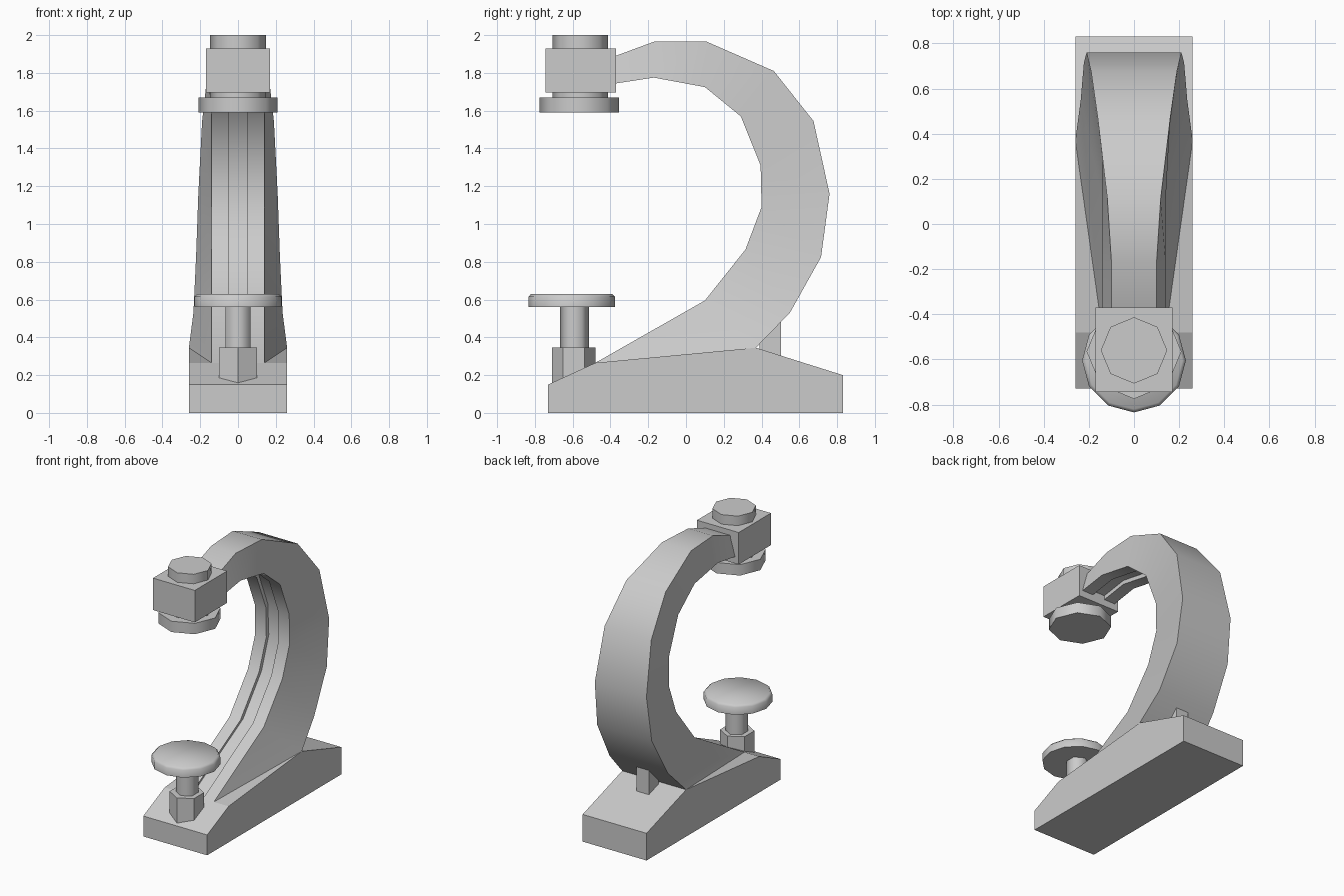
import bpy, bmesh, math
from mathutils import Vector

cube = bpy.data.objects.get("Cube")
if cube:
    bpy.data.objects.remove(cube, do_unlink=True)

GREY = (0.6, 0.6, 0.6, 1)
mat = bpy.data.materials.new("light_grey")
mat.use_nodes = True
mat.diffuse_color = GREY
mat.node_tree.nodes["Principled BSDF"].inputs["Base Color"].default_value = GREY


def loft(name, rings, smooth=None):
    """Skin a list of equal closed rings, cap both ends."""
    bm = bmesh.new()
    rows = [[bm.verts.new(p) for p in ring] for ring in rings]
    n = len(rows[0])
    for a, b in zip(rows, rows[1:]):
        for i in range(n):
            j = (i + 1) % n
            bm.faces.new((a[i], a[j], b[j], b[i]))
    bm.faces.new(rows[0])
    bm.faces.new(rows[-1])
    bmesh.ops.recalc_face_normals(bm, faces=bm.faces)
    mesh = bpy.data.meshes.new(name)
    bm.to_mesh(mesh)
    bm.free()
    mesh.materials.append(mat)
    obj = bpy.data.objects.new(name, mesh)
    bpy.context.collection.objects.link(obj)
    if smooth:
        bpy.ops.object.select_all(action='DESELECT')
        bpy.context.view_layer.objects.active = obj
        obj.select_set(True)
        bpy.ops.object.shade_smooth_by_angle(angle=math.radians(smooth))
    return obj


def extrude_x(name, half, profile):
    """Side profile (y, z) extended across the width."""
    return loft(name, [[(x, y, z) for y, z in profile] for x in (-half, half)])


def box(name, half, y0, y1, z0, z1):
    return extrude_x(name, half, [(y0, z0), (y1, z0), (y1, z1), (y0, z1)])


def turned(name, y, sides, profile, smooth=50):
    """Upright turned part from (radius, z) pairs, one corner facing front."""
    angles = [2 * math.pi * i / sides - math.pi / 2 for i in range(sides)]
    return loft(name, [[(r * math.cos(a), y + r * math.sin(a), z) for a in angles]
                       for r, z in profile], smooth)


# Wedge-shaped base
extrude_x("base", 0.26, [(-0.73, 0), (0.83, 0), (0.83, 0.2), (0.37, 0.345),
                         (-0.48, 0.265), (-0.73, 0.15)])

# Curved arm: outer y, z, inner y, z, outer half width
STATIONS = [
    (0.37, 0.345, -0.48, 0.265, 0.26),
    (0.55, 0.53, 0.10, 0.595, 0.236),
    (0.715, 0.825, 0.315, 0.865, 0.222),
    (0.76, 1.16, 0.40, 1.09, 0.21),
    (0.675, 1.545, 0.395, 1.31, 0.19),
    (0.465, 1.81, 0.29, 1.57, 0.16),
    (0.11, 1.965, 0.10, 1.725, 0.118),
    (-0.17, 1.965, -0.17, 1.775, 0.10),
    (-0.40, 1.88, -0.40, 1.74, 0.10),
]
rings = []
for oy, oz, iy, iz, w in STATIONS:
    outer, inner = Vector((0, oy, oz)), Vector((0, iy, iz))
    floor = inner + (outer - inner).normalized() * 0.03
    section = [(w, outer), (0.14, inner), (0.05, inner), (0.05, floor)]
    section += [(-x, p) for x, p in reversed(section)]
    rings.append([(x, p.y, p.z) for x, p in section])
loft("arm", rings, 30)

# Small support behind the arm foot
box("rear_support", 0.05, 0.39, 0.503, 0.25, 0.53)

# Upper head
box("head_block", 0.17, -0.745, -0.37, 1.695, 1.93)
turned("head_cap", -0.56, 8, [(0.147, 1.9), (0.147, 2.0)])
turned("head_neck", -0.56, 8, [(0.147, 1.64), (0.147, 1.71)])
turned("head_pad", -0.565, 8, [(0.21, 1.59), (0.21, 1.67)])

# Lower adjusting screw with round plate
turned("screw_socket", -0.595, 6, [(0.115, 0.1), (0.115, 0.345)])
turned("screw_stem", -0.59, 6, [(0.076, 0.3), (0.076, 0.58)], 65)
turned("screw_plate", -0.605, 12, [(0.23, 0.56), (0.23, 0.615), (0.215, 0.63)])
